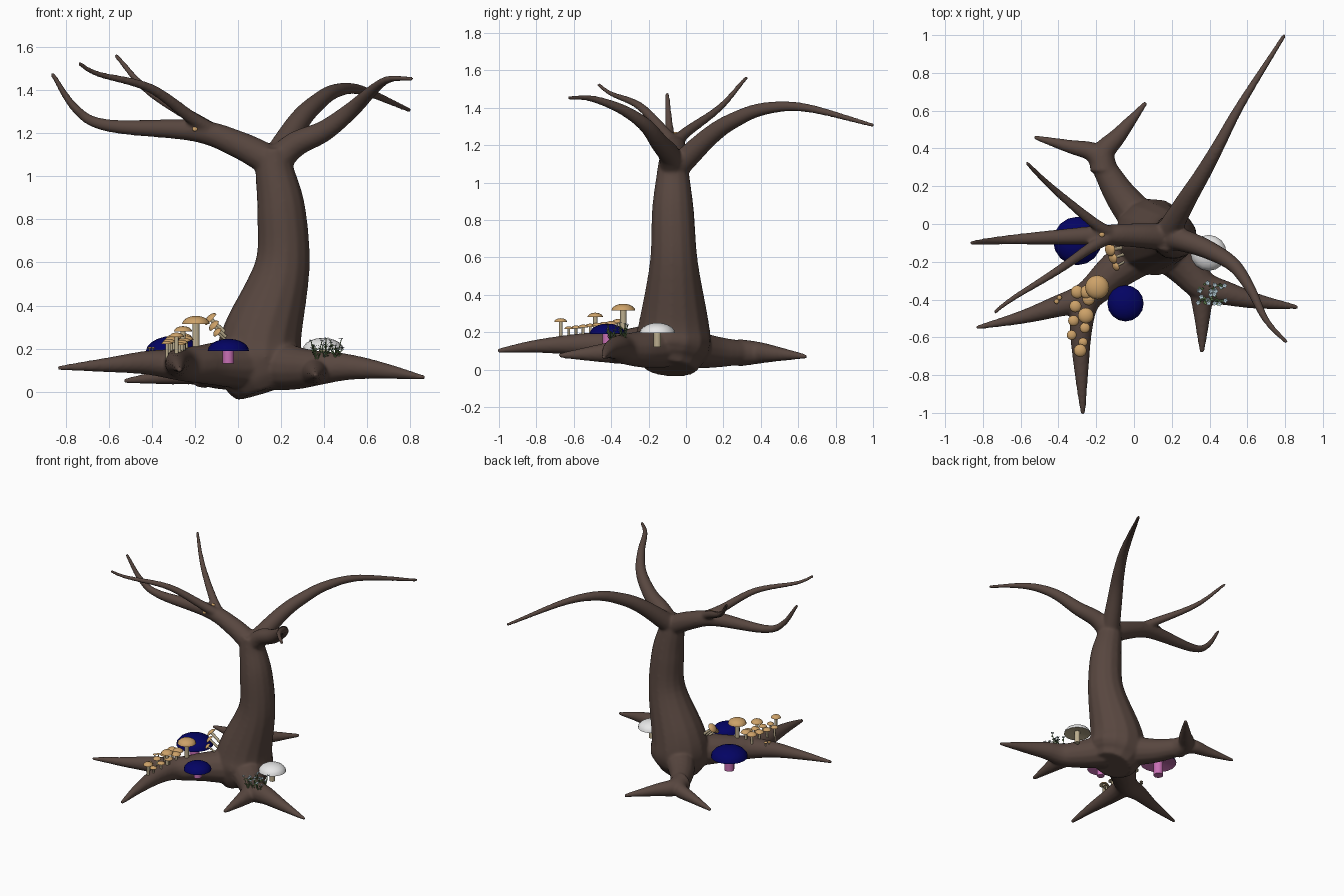
import bpy, bmesh, math, random
from mathutils import Vector

if "Cube" in bpy.data.objects:
    bpy.data.objects.remove(bpy.data.objects["Cube"])

random.seed(4)


def material(name, r, g, b):
    m = bpy.data.materials.new(name)
    m.diffuse_color = (r, g, b, 1)
    m.use_nodes = True
    m.node_tree.nodes["Principled BSDF"].inputs["Base Color"].default_value = m.diffuse_color
    return m


BARK = material("bark brown", .097, .062, .05)
NAVY = material("navy cap", .001, .001, .125)
PINK = material("pink stem", .58, .16, .46)
WHITE = material("white cap", .8, .8, .8)
BEIGE = material("beige stem", .5, .42, .27)
TAN = material("tan cap", .61, .36, .14)
GREEN = material("leaf green", .13, .23, .08)
PALE = material("pale blue petals", .4, .52, .58)


def finish(name, bm, mats):
    me = bpy.data.meshes.new(name)
    bm.to_mesh(me)
    bm.free()
    for m in mats:
        me.materials.append(m)
    ob = bpy.data.objects.new(name, me)
    bpy.context.collection.objects.link(ob)
    return ob


def spline(points, steps):
    """Catmull-Rom through (x, y, z, radius) points."""
    p = [Vector(q) for q in points]
    p = [p[0] * 2 - p[1]] + p + [p[-1] * 2 - p[-2]]
    out = []
    for i in range(1, len(p) - 2):
        a, b, c, d = p[i - 1:i + 3]
        for s in range(steps):
            t = s / steps
            out.append((b * 2 + (c - a) * t + (a * 2 - b * 5 + c * 4 - d) * t * t
                        + (b * 3 - a - c * 3 + d) * t ** 3) / 2)
    return out + [p[-2]]


def tube(bm, points, sides=14, steps=6):
    """Closed tube along a path of (x, y, z, radius) points."""
    path = spline(points, steps)
    rings, u = [], None
    for i, q in enumerate(path):
        tan = (path[min(i + 1, len(path) - 1)].xyz - path[max(i - 1, 0)].xyz).normalized()
        u = tan.orthogonal() if u is None else u - tan * u.dot(tan)
        u.normalize()
        v = tan.cross(u)
        angles = [math.tau * k / sides for k in range(sides)]
        rings.append([bm.verts.new(q.xyz + max(q.w, .002) * (u * math.cos(a) + v * math.sin(a)))
                      for a in angles])
    bm.faces.new(rings[0][::-1])
    bm.faces.new(rings[-1])
    for a, b in zip(rings, rings[1:]):
        for k in range(sides):
            n = (k + 1) % sides
            bm.faces.new((a[k], a[n], b[n], b[k]))


def limb(bm, r0, r1, power, *points):
    """Branch or root whose radius tapers by a power law along its length."""
    p = [Vector(q) for q in points]
    run = [0]
    for a, b in zip(p, p[1:]):
        run.append(run[-1] + (b - a).length)
    tube(bm, [(*q, r1 + (r0 - r1) * (1 - s / run[-1]) ** power) for q, s in zip(p, run)])


# Tree: trunk, boughs and roots fused into one smooth skin
bm = bmesh.new()
tube(bm, [(.17, -.07, 1.13, .075), (.17, -.07, 1.03, .09), (.2, -.07, .85, .113), (.205, -.065, .58, .129),
          (.115, -.065, .27, .185), (.1, -.07, .15, .205), (.11, -.08, .07, .185), (.13, -.085, .004, .14)])
# left bough and its two side twigs
limb(bm, .075, .012, 1.1, (.17, -.07, 1.06), (0, -.06, 1.148), (-.2, -.06, 1.212), (-.6, -.08, 1.235),
     (-.75, -.09, 1.31), (-.865, -.1, 1.48))
limb(bm, .035, .012, 1.1, (-.1, -.06, 1.2), (-.22, -.12, 1.275), (-.41, -.25, 1.41), (-.65, -.4, 1.475),
     (-.74, -.47, 1.525))
limb(bm, .035, .012, 1.1, (-.08, -.06, 1.19), (-.19, -.01, 1.26), (-.42, .18, 1.4), (-.57, .325, 1.565))
# right front bough
limb(bm, .068, .012, 1.2, (.18, -.07, 1.07), (.27, -.09, 1.15), (.4, -.14, 1.21), (.53, -.22, 1.31),
     (.62, -.35, 1.395), (.7, -.51, 1.45), (.81, -.63, 1.452))
# right back bough
limb(bm, .068, .012, 1.4, (.17, -.06, 1.07), (.28, .13, 1.25), (.36, .26, 1.335), (.45, .42, 1.395),
     (.57, .64, 1.4), (.8, 1.005, 1.305))
# forked left front root
limb(bm, .125, .011, 1.1, (.05, -.14, .13), (-.1, -.25, .13), (-.25, -.38, .125), (-.42, -.44, .135),
     (-.6, -.495, .125), (-.84, -.55, .11))
limb(bm, .09, .013, .95, (-.15, -.3, .13), (-.25, -.4, .13), (-.28, -.55, .135), (-.278, -.8, .125),
     (-.27, -1.01, .1))
# forked left back root
limb(bm, .11, .012, 1, (.05, 0, .115), (-.07, .15, .095), (-.16, .3, .09), (-.22, .38, .085),
     (-.34, .41, .07), (-.53, .46, .05))
limb(bm, .075, .012, 1, (-.16, .28, .09), (-.16, .38, .09), (-.08, .47, .085), (.065, .645, .07))
# forked right root
limb(bm, .12, .011, 1, (.17, -.13, .125), (.27, -.23, .11), (.37, -.33, .11), (.5, -.37, .115),
     (.66, -.41, .1), (.87, -.44, .065))
limb(bm, .075, .013, 1, (.35, -.3, .1), (.36, -.43, .09), (.36, -.68, .075))
tree = finish("tree", bm, [BARK])
fuse = tree.modifiers.new("fuse", 'REMESH')
fuse.mode = 'VOXEL'
fuse.voxel_size = .0085
fuse.use_smooth_shade = True
soften = tree.modifiers.new("soften", 'SMOOTH')
soften.iterations = 12


def mushroom(name, cap, r, stem, mats, axis=(0, 0, 1), stem_r=.27, sides=16):
    """Domed cap with rim centre at cap, gills and a stem reaching below the rim."""
    bm = bmesh.new()
    h, stem_r = r * .58, r * stem_r
    dome = [(r * math.sin(a), h * math.cos(a)) for a in (math.pi / 2 * k / 5 for k in range(1, 6))]
    under = [(r * .6, h * .16), (stem_r, h * .25), (stem_r, -stem)]
    prof = dome + under
    rings = [[bm.verts.new((q * math.cos(math.tau * k / sides), q * math.sin(math.tau * k / sides), z))
              for k in range(sides)] for q, z in prof]
    top = bm.verts.new((0, 0, h))
    for k in range(sides):
        n = (k + 1) % sides
        bm.faces.new((top, rings[0][k], rings[0][n]))
        for i in range(len(prof) - 1):
            f = bm.faces.new((rings[i][k], rings[i + 1][k], rings[i + 1][n], rings[i][n]))
            f.material_index = int(i + 1 >= len(dome))   # gills and stem
    bm.faces.new(rings[-1][::-1]).material_index = 1
    bm.normal_update()
    for f in bm.faces:
        f.smooth = True
    for e in bm.edges:   # crisp rim, stem top and stem foot
        e.smooth = e.calc_face_angle(0) < .7
    ob = finish(name, bm, mats)
    ob.location = cap
    ob.rotation_mode = 'QUATERNION'
    ob.rotation_quaternion = Vector(axis).to_track_quat('Z', 'Y')


# Large mushrooms
mushroom("blue_mushroom_large", (-.3, -.09, .185), .128, .1, [NAVY, PINK])
mushroom("blue_mushroom_small", (-.045, -.42, .19), .096, .06, [NAVY, PINK])
mushroom("white_mushroom", (.395, -.153, .195), .095, .075, [WHITE, BEIGE], stem_r=.21)

# Tan mushrooms: four tall ones, then small ones zigzagging out along the root
for i, (x, y, z, r) in enumerate([(-.195, -.335, .315, .064), (-.25, -.36, .25, .036),
                                  (-.255, -.485, .28, .042), (-.285, -.67, .255, .034)]):
    mushroom(f"tall_tan_mushroom_{i + 1}", (x, y, z), r, z - .14, [TAN, BEIGE])
for i in range(8):
    x = -.3 - .005 * i + (.065 if i % 2 else 0)
    r = .035 - .0015 * i
    mushroom(f"small_tan_mushroom_{i + 1}", (x, -.36 - .038 * i, .245 - .004 * i), r, .1, [TAN, BEIGE])

# Tilted mushrooms on the trunk flank, tiny ones on the root and bough
for i in range(3):
    mushroom(f"trunk_mushroom_{i + 1}", (-.125 + .015 * i, -.135 - .045 * i, .335 - .03 * i),
             .036 - .006 * i, .09 - .015 * i, [TAN, BEIGE], (-.7, -.1 - .15 * i, .65))
for i in range(2):
    mushroom(f"root_mushroom_{i + 1}", (-.395 - .015 * i, -.39 - .02 * i, .2), .013, .04, [TAN, BEIGE])
mushroom("bough_top_mushroom", (-.17, -.055, 1.262), .015, .03, [TAN, BEIGE])
mushroom("bough_side_mushroom", (-.2, -.115, 1.22), .012, .03, [TAN, BEIGE], (-.1, -1, .3))


def star(bm, centre, count, reach, rise, width, mat):
    """Ring of small diamond leaves or petals."""
    turn = random.uniform(0, math.tau)
    for j in range(count):
        a = turn + math.tau * j / count
        out = Vector((math.cos(a) * reach, math.sin(a) * reach, rise))
        side = Vector((-math.sin(a), math.cos(a), 0)) * width
        pts = (centre, centre + out * .5 - side, centre + out, centre + out * .5 + side)
        bm.faces.new([bm.verts.new(p) for p in pts]).material_index = mat


# Flower sprigs on the right root: clumps in two rows
bm = bmesh.new()
for i in range(6):
    foot = Vector((.365 + .045 * (i % 3), -.33 - .07 * (i // 3), .14))
    for _ in range(3):
        tip = foot + Vector((random.uniform(-.03, .03), random.uniform(-.03, .03), random.uniform(.05, .11)))
        tube(bm, [(*foot, .003), (*tip, .002)], 5, 2)
        for t in (.35, .7):
            star(bm, foot.lerp(tip, t), 2, .018, .014, .007, 0)
        star(bm, tip, 5, .015, .006, .006, 1)
finish("flower_sprigs", bm, [GREEN, PALE])
